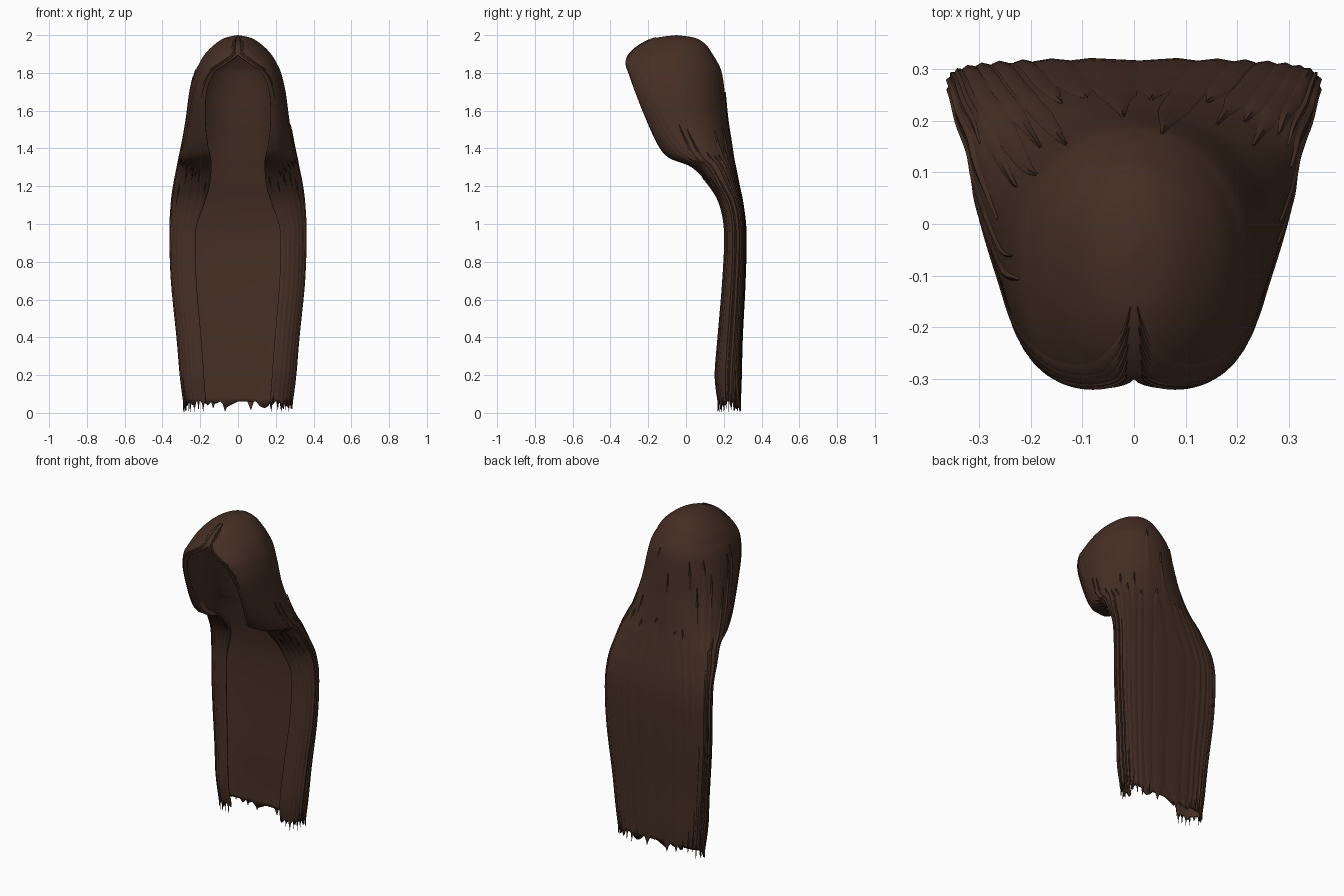
import bpy, bmesh, math, random
from mathutils import Vector

random.seed(4)
cube = bpy.data.objects.get("Cube")
if cube:
    bpy.data.objects.remove(cube, do_unlink=True)

brown = bpy.data.materials.new("dark brown hair")
brown.use_nodes = True
tone = (0.06, 0.028, 0.018, 1)
brown.diffuse_color = tone
shader = brown.node_tree.nodes["Principled BSDF"]
shader.inputs["Base Color"].default_value = tone
shader.inputs["Roughness"].default_value = 0.8

# Horizontal sections: height, half width, rim x, rim y, widest y, back y
ROWS = [
    (2, 0, 0, -.05, -.05, -.05),
    (1.985, .07, 0, -.16, -.05, .05),
    (1.95, .125, 0, -.24, -.05, .105),
    (1.9, .175, 0, -.3, -.06, .14),
    (1.85, .205, .06, -.318, -.07, .17),
    (1.8, .228, .125, -.305, -.06, .19),
    (1.7, .252, .165, -.27, -.05, .205),
    (1.55, .272, .172, -.21, -.01, .22),
    (1.42, .295, .16, -.15, .05, .24),
    (1.35, .31, .145, -.09, .1, .25),
    (1.3, .32, .14, .03, .15, .26),
    (1.2, .34, .15, .125, .2, .28),
    (1.1, .352, .18, .18, .25, .3),
    (.95, .358, .225, .205, .27, .315),
    (.7, .35, .22, .195, .265, .31),
    (.4, .32, .195, .17, .25, .295),
    (.2, .303, .18, .155, .24, .29),
    (.06, .285, .17, .17, .24, .285),
]
LAST = len(ROWS) - 1


def section(r):
    """Smoothly blended section values at a fractional row."""
    r = max(0, min(r, LAST))
    i = min(int(r), LAST - 1)
    t = r - i
    p0, p1, p2, p3 = (ROWS[max(0, min(k, LAST))] for k in range(i - 1, i + 3))
    out = []
    for a, b, c, d in zip(p0, p1, p2, p3):
        v = b + t * ((c - a) + t * ((2*a - 5*b + 4*c - d) + t * (3*b - a - 3*c + d))) / 2
        out.append(max(min(b, c), min(max(b, c), v)))
    return out


def surface(u, r):
    """Point on the hair: u runs rim to rim round the back, r runs crown to tips."""
    z, w, rim_x, rim_y, mid, back = section(r)
    z -= max(0, r - LAST) * .1
    side, a = (1 if u >= 0 else -1), min(abs(u), 1) * math.pi
    if a <= math.pi / 2:
        p = .6 + .4 * max(0, min(1, (z - 1) / .6))
        x = w * math.sin(a) ** p
        y = mid + (back - mid) * max(0, math.cos(a)) ** p
    else:
        x = rim_x + (w - rim_x) * math.sin(a)
        y = mid - (rim_y - mid) * math.cos(a)
    return Vector((side * x, y, z))


def lifted(u, r, height):
    e = .01
    du = surface(u + e, r) - surface(u - e, r)
    dr = surface(u, r + e) - surface(u, r - e)
    n = du.cross(dr)
    return surface(u, r) + (n.normalized() * height if n.length > 1e-9 else Vector())


def add_grid(bm, points):
    verts = [[bm.verts.new(p) for p in row] for row in points]
    for top, low in zip(verts, verts[1:]):
        for j in range(len(top) - 1):
            bm.faces.new((top[j], top[j + 1], low[j + 1], low[j]))


def finish(name, bm, thickness=0):
    bmesh.ops.remove_doubles(bm, verts=bm.verts[:], dist=.0002)
    mesh = bpy.data.meshes.new(name)
    bm.to_mesh(mesh)
    bm.free()
    mesh.materials.append(brown)
    obj = bpy.data.objects.new(name, mesh)
    bpy.context.collection.objects.link(obj)
    if thickness:
        solid = obj.modifiers.new("thickness", "SOLIDIFY")
        solid.thickness = thickness
        solid.offset = -1
    bpy.ops.object.select_all(action="DESELECT")
    obj.select_set(True)
    bpy.context.view_layer.objects.active = obj
    bpy.ops.object.shade_smooth_by_angle(angle=math.radians(50))


# Main shell, open at the face, with a ragged hem
COLS, STEP = 80, 5
shell = bmesh.new()
rows = [[surface(2 * j / COLS - 1, i / STEP) for j in range(COLS + 1)]
        for i in range(LAST * STEP + 1)]
for p in rows[-1]:
    if random.random() < .3:
        p.z -= random.uniform(.01, .05)
add_grid(shell, rows)
finish("hair_shell", shell, .01)


def add_lock(bm, u0, u1, r0, r1, width, height=.006, steps=40):
    """Thin tapered lock laid along the shell."""
    points = []
    for i in range(steps + 1):
        t = i / steps
        r = r0 + (r1 - r0) * t
        u = u0 + (u1 - u0) * t
        half = width * min(1, .1 + 4 * t, .03 + 9 * (1 - t)) / 2
        points.append([lifted(u - half, r, .001), lifted(u, r, height),
                       lifted(u + half, r, .001)])
    add_grid(bm, points)


# Long locks down the back and sides
back = bmesh.new()
for k in range(22):
    u = -.62 + 1.24 * k / 21
    add_lock(back, u * .9, u, random.uniform(4, 9),
             LAST + random.uniform(.1, .55), random.uniform(.04, .07))
finish("back_locks", back)

# Locks framing the open front edge
front = bmesh.new()
for side in (-1, 1):
    for k in range(5):
        u = side * (.68 + .07 * k)
        add_lock(front, u, u, 10 + random.random(),
                 LAST + random.uniform(.1, .6), .05, .004)
finish("front_edge_locks", front)

# Locks sweeping from the parting to the sides
crown = bmesh.new()
for side in (-1, 1):
    for k in range(6):
        add_lock(crown, side * .97, side * (.55 + .06 * k), 1 + .45 * k,
                 9.5 + .2 * k, .07, .005)
finish("crown_locks", crown)
